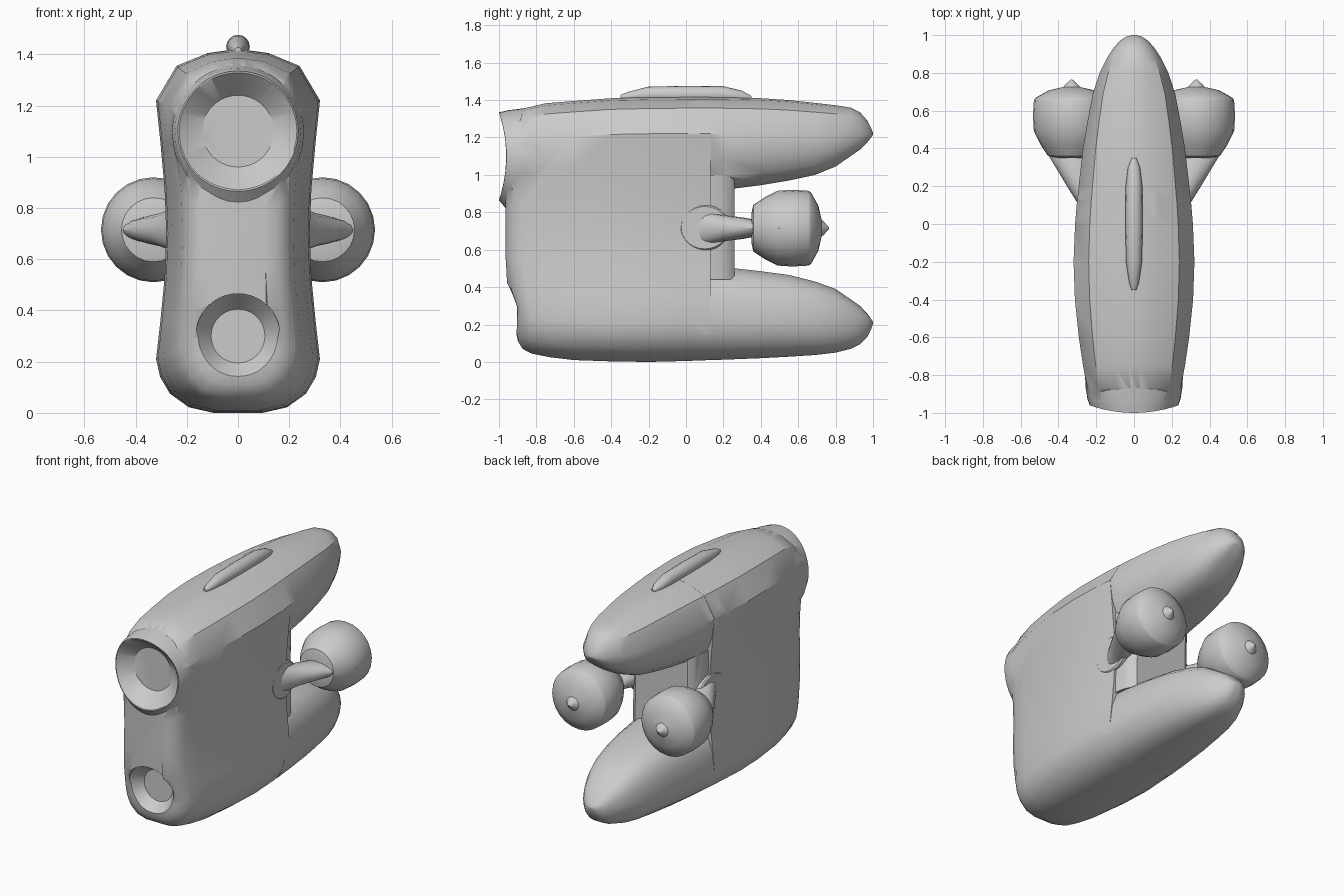
import bpy, bmesh, math
from mathutils import Vector

if "Cube" in bpy.data.objects:
    bpy.data.objects.remove(bpy.data.objects["Cube"])


def make(name, bm):
    bmesh.ops.recalc_face_normals(bm, faces=bm.faces)
    me = bpy.data.meshes.new(name)
    bm.to_mesh(me)
    bm.free()
    ob = bpy.data.objects.new(name, me)
    bpy.context.collection.objects.link(ob)
    return ob


def loft(name, rings):
    """Skin a list of equal-length point rings and cap both ends."""
    bm = bmesh.new()
    rows = [[bm.verts.new(p) for p in r] for r in rings]
    n = len(rows[0])
    for a, b in zip(rows, rows[1:]):
        for i in range(n):
            j = (i + 1) % n
            bm.faces.new((a[i], a[j], b[j], b[i]))
    bm.faces.new(rows[0])
    bm.faces.new(rows[-1])
    return make(name, bm)


def section(profile, y, w, c, zb, zt):
    """Mirror a half profile (x share, z share about c) into a closed ring."""
    half = [(fx * w, y, c + fz * ((zt - c) if fz > 0 else (c - zb))) for fx, fz in profile]
    return half + [(-x, yy, z) for x, yy, z in reversed(half)]


def circle(r, y, cx, cz, n=32, bow=0.0, drop=0.0):
    pts = []
    for i in range(n):
        a = 2 * math.pi * i / n
        x, z = r * math.cos(a), r * math.sin(a)
        pts.append((cx + x, y + bow * (x / r) ** 2, cz + z + drop * min(0, math.sin(a))))
    return pts


def smooth(ob, deg=35):
    bpy.ops.object.select_all(action='DESELECT')
    ob.select_set(True)
    bpy.context.view_layer.objects.active = ob
    bpy.ops.object.shade_smooth_by_angle(angle=math.radians(deg))


def combine(ob, other, op):
    m = ob.modifiers.new("bool", 'BOOLEAN')
    m.operation, m.object, m.solver = op, other, 'EXACT'
    bpy.context.view_layer.objects.active = ob
    bpy.ops.object.modifier_apply(modifier=m.name)
    bpy.data.objects.remove(other)


def mirror(ob):
    m = ob.modifiers.new("mirror", 'MIRROR')
    m.use_axis = (True, False, False)
    m.use_bisect_axis = (False, False, False)
    m.use_mirror_merge = False


# Main hull: waisted cross-section lofted front to back
hull_half = [(.3, 0), (.6, .022), (.83, .075), (.95, .14), (1, .21), (.95, .35), (.895, .53), (.875, .7),
             (.895, .87), (.945, 1.05), (1, 1.22), (.75, 1.355), (.38, 1.403), (.1, 1.415)]
hull_half = [(x, (z - .7) / (.715 if z > .7 else .7)) for x, z in hull_half]
rings = []
for y, w, zb, zt in [(-.965, .12, .15, 1.1), (-.955, .175, .11, 1.2), (-.925, .22, .07, 1.3), (-.87, .247, .045, 1.355),
                     (-.75, .27, .025, 1.383), (-.6, .292, .01, 1.395), (-.4, .313, .003, 1.41),
                     (-.2, .32, 0, 1.415), (0, .312, .005, 1.417), (.13, .301, .01, 1.417)]:
    ring = []
    for x, yy, z in section(hull_half, y, w, .7, zb, zt):
        low = min(1, max(0, (.47 - z) / .19))
        low = low * low * (3 - 2 * low)
        ring.append((x, yy + .058 * low * min(1, max(0, (-y - .6) / .365)), z))
    rings.append(ring)
body = loft("main_hull", rings)

# Upper and lower rear prongs
top_prong = [(.3, -1), (.6, -.93), (.82, -.75), (.94, -.45), (1, 0), (.75, .7), (.38, .95), (.1, 1)]
low_prong = [(.3, -1), (.6, -.9), (.83, -.65), (.95, -.33), (1, 0), (.94, .45), (.82, .75), (.6, .93), (.3, 1)]
stations = [(.05, .308, .92, 1.415, .008, .51), (.2, .293, .92, 1.415, .012, .507), (.4, .27, .945, 1.41, .02, .485),
            (.55, .245, .97, 1.4, .028, .465), (.69, .218, 1.0, 1.385, .037, .43), (.8, .182, 1.045, 1.372, .05, .39),
            (.88, .143, 1.1, 1.36, .07, .335), (.93, .11, 1.135, 1.335, .095, .3), (.97, .075, 1.175, 1.29, .135, .258),
            (.99, .045, 1.2, 1.25, .175, .23), (1, .015, 1.215, 1.225, .205, .215)]
combine(body, loft("upper_prong", [section(top_prong, y, w, 1.22, b, t) for y, w, b, t, _, _ in stations]), 'UNION')
combine(body, loft("lower_prong", [section(low_prong, y, w, .21, b, t) for y, w, _, _, b, t in stations]), 'UNION')

# Web that closes the slot between the prongs
web = [(1, -1), (.98, 0), (1, 1)]
combine(body, loft("rear_web", [section(web, y, w, .715, .44, 1.0) for y, w in
                                [(0, .262), (.13, .258), (.19, .248), (.235, .228), (.26, .195)]]), 'UNION')

# Upper front tube with bowed rim
combine(body, loft("front_tube", [circle(r, y, 0, 1.1, 40, bow, d) for r, y, bow, d in
                                  [(.25, -.5, 0, 0), (.262, -.7, 0, .03), (.257, -.86, 0, .04), (.246, -.95, .02, .05),
                                   (.24, -.975, .03, .025), (.235, -1, .04, 0)]]), 'UNION')

# Dished recesses in the two front openings
combine(body, loft("upper_cut", [circle(.14, -.9, 0, 1.1, 40), circle(.23, -1, 0, 1.1, 40, .04),
                                 circle(.231, -1.15, 0, 1.1, 40)]), 'DIFFERENCE')
combine(body, loft("lower_cut", [circle(.105, -.84, 0, .3, 40), circle(.165, -.915, 0, .3, 40),
                                 circle(.166, -1.15, 0, .3, 40)]), 'DIFFERENCE')
smooth(body)

# Dorsal ridge
ridge = []
for y, r, z in [(-.35, .012, 1.415), (-.31, .026, 1.418), (-.2, .042, 1.43), (0, .046, 1.43),
                (.2, .044, 1.43), (.3, .032, 1.418), (.35, .012, 1.41)]:
    ridge.append(circle(r, y, 0, z, 16))
smooth(loft("dorsal_ridge", ridge), 50)

# Engine pods
pod = [(.08, .35), (.125, .36), (.165, .42), (.2, .49), (.205, .57), (.2, .655), (.192, .668),
       (.12, .708), (.045, .725), (.035, .737), (.004, .765)]
engine = loft("engine_pod", [circle(r, y, .33, .715, 24) for r, y in pod])
mirror(engine)
smooth(engine, 30)

# Swept struts carrying the pods, tapering to a thin outer blade
strut = []
for y, x0, x1, hz in [(.04, .18, .26, .1), (.12, .18, .305, .085), (.2, .19, .355, .07), (.3, .215, .415, .058),
                      (.4, .25, .475, .04), (.5, .29, .533, .008)]:
    cx, hx = (x0 + x1) / 2, (x1 - x0) / 2
    strut.append([(cx + hx * math.cos(a), y, .715 + hz * math.sin(a))
                  for a in (2 * math.pi * i / 16 for i in range(16))])
arm = loft("engine_strut", strut)
mirror(arm)
smooth(arm, 40)

# Raised collar where each strut meets the hull
collar = []
for x, s in [(.2, 1), (.268, 1), (.276, .93)]:
    collar.append([(x - .06 * max(0, .14 * s * math.cos(a)), .1 + .135 * s * math.cos(a), .718 + .122 * s * math.sin(a))
                   for a in (2 * math.pi * i / 28 for i in range(28))])
plate = loft("strut_collar", collar)
mirror(plate)
smooth(plate, 30)
